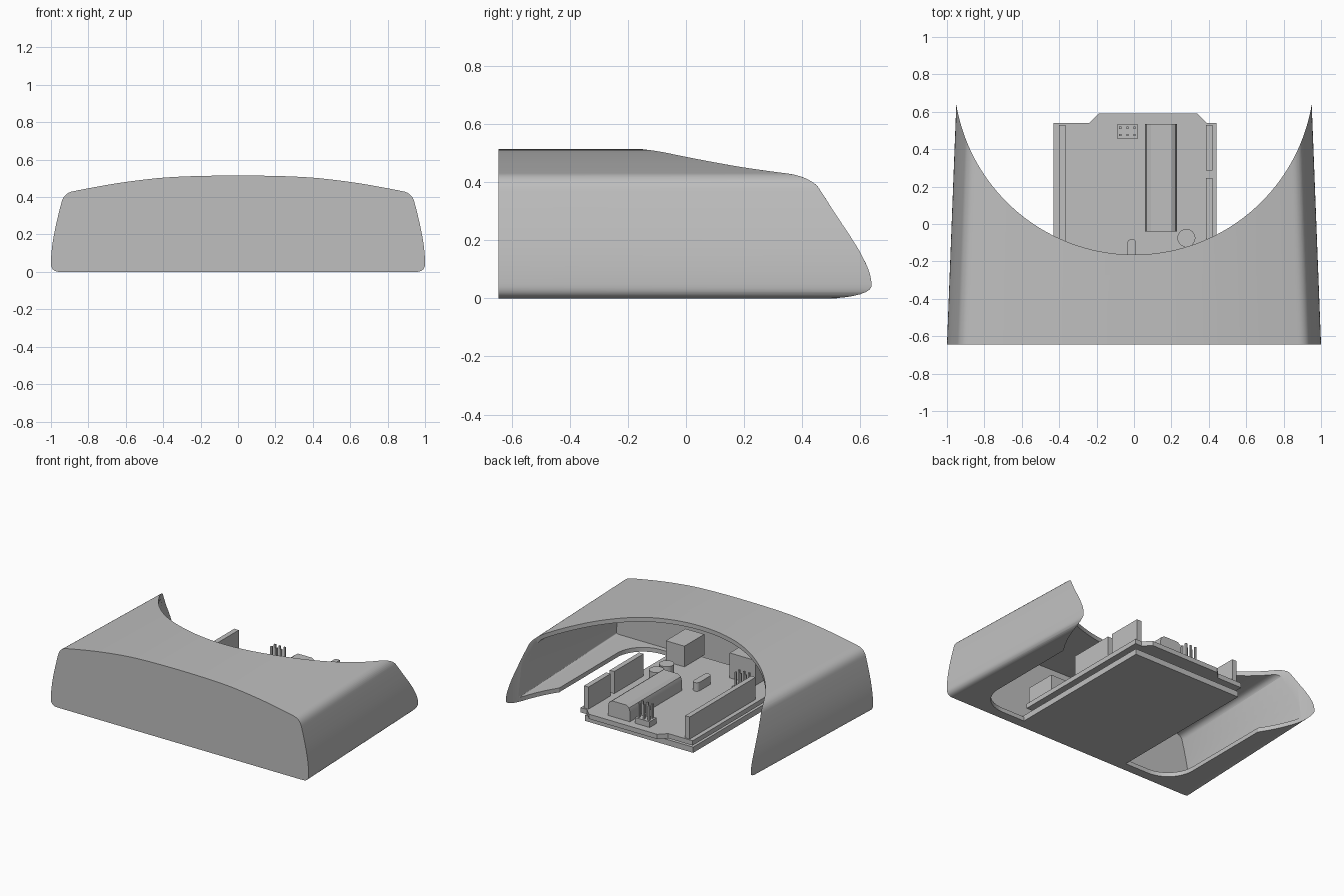
import bpy, bmesh, math
from mathutils import Vector

cube = bpy.data.objects.get("Cube")
if cube:
    bpy.data.objects.remove(cube)

grey = bpy.data.materials.new("plain grey")
grey.use_nodes = True
grey.diffuse_color = (0.52, 0.52, 0.52, 1)
grey.node_tree.nodes["Principled BSDF"].inputs["Base Color"].default_value = (0.52, 0.52, 0.52, 1)


def finish(name, bm):
    bmesh.ops.recalc_face_normals(bm, faces=bm.faces)
    mesh = bpy.data.meshes.new(name)
    bm.to_mesh(mesh)
    bm.free()
    mesh.materials.append(grey)
    obj = bpy.data.objects.new(name, mesh)
    bpy.context.collection.objects.link(obj)
    return obj


def loft(name, ring_a, ring_b):
    """Closed solid between two rings of equal point count."""
    bm = bmesh.new()
    a = [bm.verts.new(p) for p in ring_a]
    b = [bm.verts.new(p) for p in ring_b]
    bm.faces.new(a)
    bm.faces.new(b[::-1])
    for i in range(len(a)):
        j = (i + 1) % len(a)
        bm.faces.new((a[i], b[i], b[j], a[j]))
    return finish(name, bm)


def slab(name, outline, z0, z1):
    return loft(name, [(x, y, z0) for x, y in outline], [(x, y, z1) for x, y in outline])


def box(name, x0, x1, y0, y1, z0, z1):
    return slab(name, [(x0, y0), (x1, y0), (x1, y1), (x0, y1)], z0, z1)


def circle(cx, cy, r, n):
    return [(cx + r * math.cos(math.tau * i / n), cy + r * math.sin(math.tau * i / n)) for i in range(n)]


def rounded(x0, x1, y0, y1, r, n=12):
    pts = []
    corners = [(x1 - r, y1 - r), (x0 + r, y1 - r), (x0 + r, y0 + r), (x1 - r, y0 + r)]
    for k, (cx, cy) in enumerate(corners):
        for i in range(n + 1):
            t = math.pi / 2 * (k + i / n)
            pts.append((cx + r * math.cos(t), cy + r * math.sin(t)))
    return pts


def smooth(obj, degrees=30):
    bpy.ops.object.select_all(action='DESELECT')
    obj.select_set(True)
    bpy.context.view_layer.objects.active = obj
    bpy.ops.object.shade_smooth_by_angle(angle=math.radians(degrees))


def cut(obj, cutter):
    bpy.context.view_layer.objects.active = obj
    mod = obj.modifiers.new("cut", 'BOOLEAN')
    mod.operation = 'DIFFERENCE'
    mod.solver = 'EXACT'
    mod.object = cutter
    bpy.ops.object.modifier_apply(modifier=mod.name)
    bpy.data.objects.remove(cutter)


# Housing cross-section: a softened control polygon, mirrored
half = [(0.3, 0.515), (0.6, 0.483), (0.84, 0.44), (0.93, 0.42), (0.955, 0.33),
        (0.985, 0.2), (1.0, 0.09), (1.0, 0.0), (0.9, 0.0)]
section = [Vector(p) for p in half] + [Vector((-x, z)) for x, z in reversed(half)]
for _ in range(3):
    softened = []
    for p, q in zip(section, section[1:] + section[:1]):
        softened += [p.lerp(q, 0.25), p.lerp(q, 0.75)]
    section = softened

WALL = 0.03
inner = []
for i, p in enumerate(section):
    d = (section[(i + 1) % len(section)] - section[i - 1]).normalized()
    inner.append(p + Vector((d.y, -d.x)) * WALL)


def ring(points, y):
    width = 1 - 0.05 * (y + 0.645) / 1.29
    return [(p.x * width, y, p.y) for p in points]


# Hollow housing with a round bite at the back and an open underside
housing = loft("housing", ring(section, -0.645), ring(section, 0.72))
cut(housing, loft("cavity_cutter", ring(inner, -0.645 + WALL), ring(inner, 0.8)))
cut(housing, slab("bite_cutter", circle(0, 0.8, 0.964, 160), -0.2, 0.8))
cut(housing, slab("floor_cutter", rounded(-0.8, 0.8, -0.58, 1.2, 0.2), -0.1, 0.05))
smooth(housing)

# Base tongue and circuit board
box("base_tongue", -0.42, 0.42, -0.6, 0.52, 0.0, 0.04)
board = [(-0.43, -0.53), (0.44, -0.53), (0.44, 0.54), (0.39, 0.54), (0.34, 0.59),
         (-0.19, 0.59), (-0.24, 0.54), (-0.43, 0.54)]
TOP = 0.095
slab("circuit_board", board, 0.062, TOP)
for x in (-0.37, 0.37):
    for y in (-0.4, 0.42):
        slab("standoff", circle(x, y, 0.03, 16), 0.035, 0.065)

# Socket strips along both edges
box("long_socket_strip", -0.4, -0.365, -0.2, 0.53, TOP, 0.25)
box("rear_socket_strip", 0.385, 0.42, 0.285, 0.53, TOP, 0.25)
box("middle_socket_strip", 0.385, 0.42, -0.08, 0.245, TOP, 0.25)

# Large chip with softened upper edges
chip = [(0.06, TOP), (0.23, TOP), (0.23, 0.165), (0.222, 0.19), (0.2, 0.205),
        (0.09, 0.205), (0.068, 0.19), (0.06, 0.165)]
smooth(loft("large_chip", [(x, -0.04, z) for x, z in chip], [(x, 0.535, z) for x, z in chip]))


# Pin headers: a base with a grid of upright pins
def pin_header(name, cx, cy, columns, rows):
    step = 0.038
    w, d = columns * step / 2, rows * step / 2
    box(name + "_base", cx - w, cx + w, cy - d, cy + d, TOP, 0.135)
    for i in range(columns):
        for j in range(rows):
            x = cx + (i - (columns - 1) / 2) * step
            y = cy + (j - (rows - 1) / 2) * step
            box(name + "_pin", x - 0.006, x + 0.006, y - 0.006, y + 0.006, 0.13, 0.235)


pin_header("rear_header", -0.035, 0.495, 3, 2)
pin_header("side_header", -0.27, -0.24, 3, 2)

# Capacitors, crystal and connectors
for y in (-0.075, -0.185):
    smooth(slab("capacitor", circle(0.28, y, 0.048, 32), TOP, 0.17))
smooth(slab("crystal", rounded(-0.035, 0.012, -0.24, -0.08, 0.023), TOP, 0.155))
box("power_connector", 0.25, 0.395, -0.56, -0.34, TOP, 0.24)
box("data_connector", -0.28, -0.08, -0.6, -0.37, TOP, 0.27)
